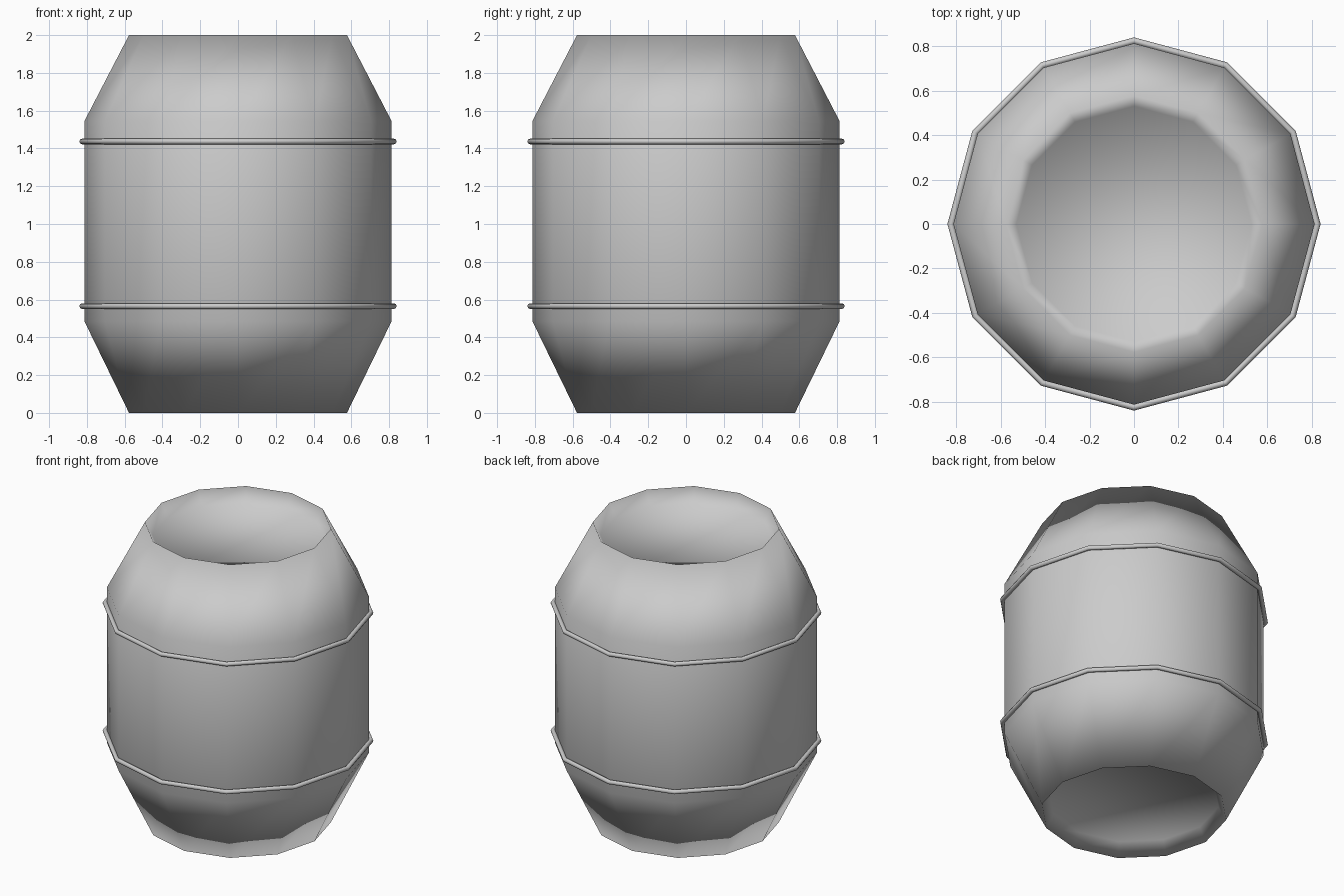
import bpy
import bmesh
from math import cos, sin, tau

SIDES = 12

old = bpy.data.objects.get("Cube")
if old:
    bpy.data.objects.remove(old, do_unlink=True)

grey = bpy.data.materials.new("plain_grey")
grey.use_nodes = True
grey.diffuse_color = (0.6, 0.6, 0.6, 1)
grey.node_tree.nodes["Principled BSDF"].inputs["Base Color"].default_value = (0.6, 0.6, 0.6, 1)


def lathe(name, profile, closed):
    """Turn a (radius, height) profile into a twelve-sided solid."""
    bm = bmesh.new()
    rings = [[bm.verts.new((r * cos(tau * i / SIDES), r * sin(tau * i / SIDES), z))
              for i in range(SIDES)] for r, z in profile]
    pairs = list(zip(rings, rings[1:]))
    if closed:
        pairs.append((rings[-1], rings[0]))
    else:
        bm.faces.new(rings[0])
        bm.faces.new(rings[-1])
    for a, b in pairs:
        for i in range(SIDES):
            j = (i + 1) % SIDES
            bm.faces.new((a[i], a[j], b[j], b[i]))
    bmesh.ops.recalc_face_normals(bm, faces=bm.faces)
    for face in bm.faces:
        face.smooth = True
    mesh = bpy.data.meshes.new(name)
    bm.to_mesh(mesh)
    bm.free()
    mesh.materials.append(grey)
    obj = bpy.data.objects.new(name, mesh)
    bpy.context.collection.objects.link(obj)
    return obj


# Barrel body with a recessed head at each end
lower = [(0.53, 0.09), (0.577, 0), (0.813, 0.485)]
upper = [(r, 2 - z) for r, z in reversed(lower)]
upper[0] = (0.813, 1.545)
lathe("barrel_body", lower + upper, False)

# Two rounded hoops
for name, height in (("lower_hoop", 0.565), ("upper_hoop", 1.437)):
    section = [(0.825 + 0.015 * cos(tau * k / 8), height + 0.015 * sin(tau * k / 8))
               for k in range(8)]
    lathe(name, section, True)
